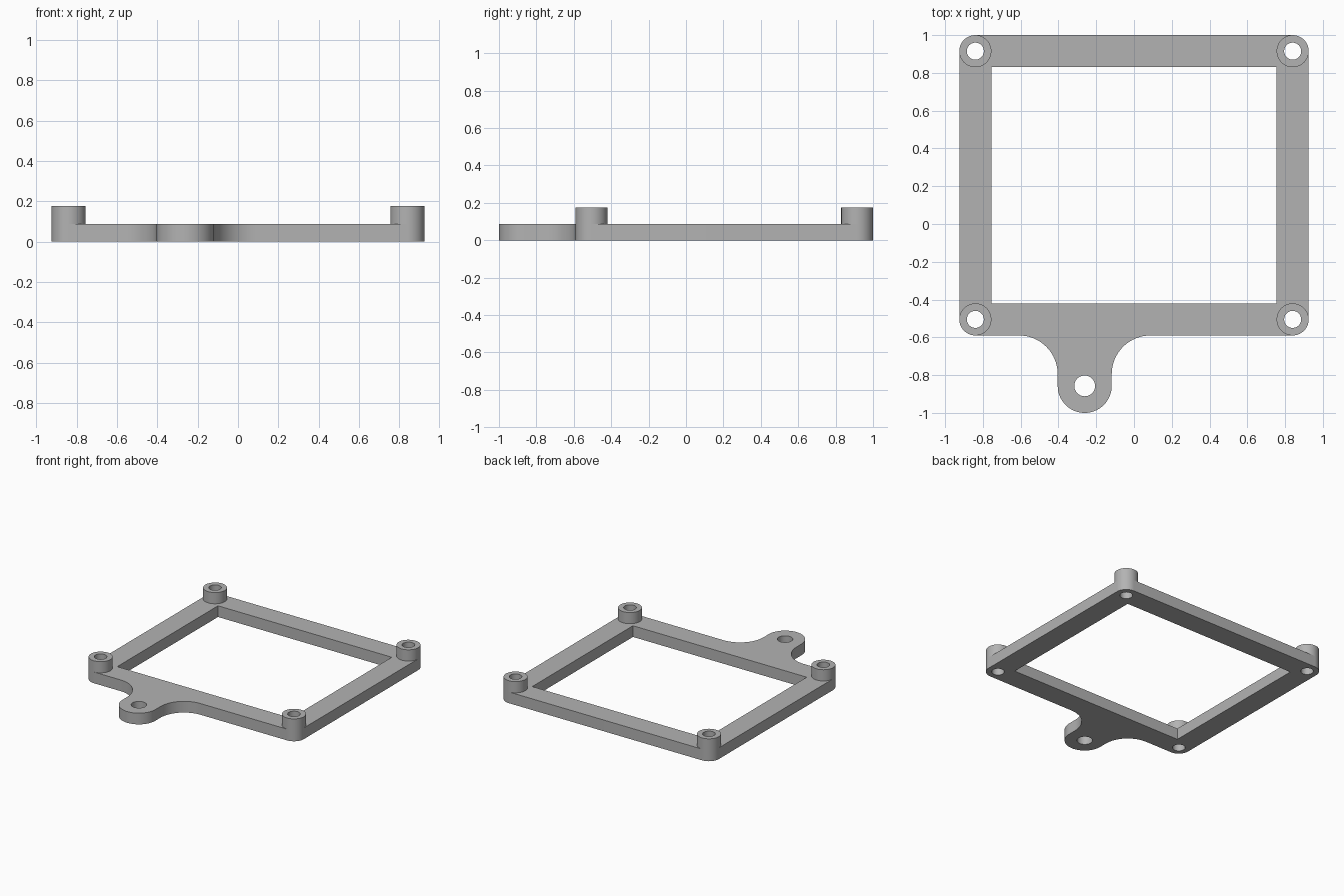
import bpy
import bmesh
from math import cos, sin, pi, radians
from mathutils import Vector
from mathutils.geometry import delaunay_2d_cdt

cube = bpy.data.objects.get("Cube")
if cube:
    bpy.data.objects.remove(cube, do_unlink=True)

SEG = 64                      # sides of a full circle
THICK = 0.088                 # plate thickness, also the boss height above it
BOSS_R, HOLE_R = 0.085, 0.045
PX, BACK, FRONT = 0.84, 0.915, -0.505        # boss centres
TAB_X, TAB_Y, TAB_R, TAB_HOLE = -0.261, -0.857, 0.143, 0.055
FILLET = 0.205
edge_y = FRONT - BOSS_R


def arc(cx, cy, r, start, end):
    """Points along an arc, in whole steps of the circle, angles in degrees."""
    n = round(abs(end - start) / 360 * SEG)
    angles = [radians(start + (end - start) * i / n) for i in range(n + 1)]
    return [Vector((cx + r * cos(a), cy + r * sin(a))) for a in angles]


def circle(cx, cy, r):
    return arc(cx, cy, r, 0, 360)[:-1]


# Outline: rounded corners, with a filleted mounting tab on the front edge
outline = (
    arc(PX, FRONT, BOSS_R, 270, 360)[:]
    + arc(PX, BACK, BOSS_R, 0, 90)
    + arc(-PX, BACK, BOSS_R, 90, 180)
    + arc(-PX, FRONT, BOSS_R, 180, 270)
    + arc(TAB_X - TAB_R - FILLET, edge_y - FILLET, FILLET, 90, 0)
    + arc(TAB_X, TAB_Y, TAB_R, 180, 360)
    + arc(TAB_X + TAB_R + FILLET, edge_y - FILLET, FILLET, 180, 90)
)

# Openings: central window, screw holes and tab hole
wx, wy0, wy1 = PX - BOSS_R, FRONT + BOSS_R, BACK - BOSS_R
window = [Vector(p) for p in ((-wx, wy0), (wx, wy0), (wx, wy1), (-wx, wy1))]
posts = [(x, y) for x in (-PX, PX) for y in (FRONT, BACK)]
voids = [window, circle(TAB_X, TAB_Y, TAB_HOLE)]
voids += [circle(x, y, HOLE_R) for x, y in posts]
bosses = [circle(x, y, BOSS_R) for x, y in posts]

# Flat layout of the plate, keeping only what lies outside the openings
loops = [outline] + voids + bosses
points, rings = [], []
for loop in loops:
    rings.append(list(range(len(points), len(points) + len(loop))))
    points += loop
verts, _, faces, _, _, sources = delaunay_2d_cdt(points, [], rings, 1, 1e-5)
void_ids = set(range(1, len(voids) + 1))

bm = bmesh.new()
bv = [bm.verts.new((v.x, v.y, 0)) for v in verts]
for face, src in zip(faces, sources):
    if 0 in src and not void_ids & set(src):
        bm.faces.new([bv[i] for i in face])


def raise_faces(region, keep):
    res = bmesh.ops.extrude_face_region(bm, geom=region, use_keep_orig=keep)
    moved = [g for g in res["geom"] if isinstance(g, bmesh.types.BMVert)]
    bmesh.ops.translate(bm, verts=moved, vec=(0, 0, THICK))


# Plate thickness, then the four raised bosses
raise_faces(bm.faces[:], True)
tops = []
for f in bm.faces:
    c = f.calc_center_median()
    flat = all(v.co.z > THICK / 2 for v in f.verts)
    if flat and any((c.xy - Vector(p)).length < BOSS_R for p in posts):
        tops.append(f)
raise_faces(tops, False)

# Clean up
bmesh.ops.delete(bm, geom=[e for e in bm.edges if not e.link_faces], context="EDGES")
bmesh.ops.delete(bm, geom=[v for v in bm.verts if not v.link_edges], context="VERTS")
bmesh.ops.recalc_face_normals(bm, faces=bm.faces[:])

mesh = bpy.data.meshes.new("mounting_frame")
bm.to_mesh(mesh)
bm.free()
frame = bpy.data.objects.new("mounting_frame", mesh)
bpy.context.collection.objects.link(frame)

# Single grey material
grey = bpy.data.materials.new("plain grey")
grey.use_nodes = True
colour = (0.45, 0.45, 0.45, 1)
grey.diffuse_color = colour
grey.node_tree.nodes["Principled BSDF"].inputs["Base Color"].default_value = colour
mesh.materials.append(grey)

bpy.ops.object.select_all(action="DESELECT")
frame.select_set(True)
bpy.context.view_layer.objects.active = frame
bpy.ops.object.shade_smooth_by_angle(angle=radians(30))
